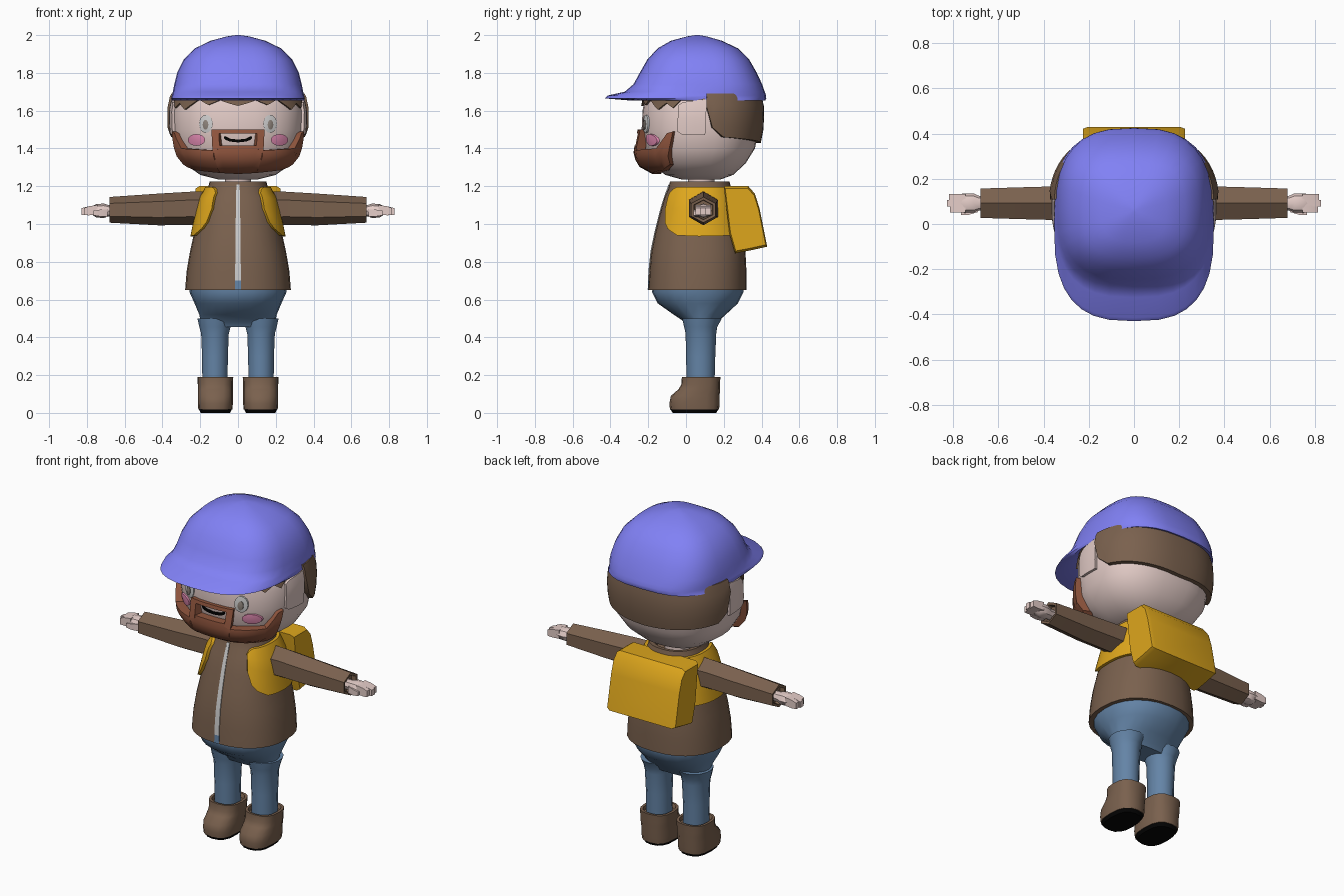
import bpy, bmesh, math
from math import sin, cos, radians, pi

if "Cube" in bpy.data.objects:
    bpy.data.objects.remove(bpy.data.objects["Cube"])

# ---------- helpers ----------
def mat(name, h):
    m = bpy.data.materials.new(name)
    c = [int(h[i:i + 2], 16) / 255 for i in (0, 2, 4)]
    m.diffuse_color = [v ** 2.2 for v in c] + [1]
    m.use_nodes = True
    m.node_tree.nodes["Principled BSDF"].inputs["Base Color"].default_value = m.diffuse_color
    return m

SKIN, HAIR, BEARD = mat("skin", "E3CBC6"), mat("hair", "79614F"), mat("beard", "8F5640")
BLUE, COAT, DENIM = mat("cap_blue", "8080F5"), mat("coat", "79614F"), mat("denim", "6483A5")
YELLOW, BLACK, PINK = mat("yellow", "DDA522"), mat("black", "0C0C0C"), mat("pink", "E58CB4")
LIGHT, IRIS = mat("light_grey", "C4C4C4"), mat("iris", "8A8078")

def skin(name, rings, m, caps=(True, True), angle=42):
    """Bridge a list of equal-length point loops into one surface."""
    bm = bmesh.new()
    vs = [[bm.verts.new(p) for p in r] for r in rings]
    n = len(rings[0])
    for a, b in zip(vs, vs[1:]):
        for i in range(n):
            bm.faces.new((a[i], a[(i + 1) % n], b[(i + 1) % n], b[i]))
    if caps[0]:
        bm.faces.new(vs[0][::-1])
    if caps[1]:
        bm.faces.new(vs[-1])
    bmesh.ops.recalc_face_normals(bm, faces=bm.faces)
    me = bpy.data.meshes.new(name)
    bm.to_mesh(me)
    bm.free()
    o = bpy.data.objects.new(name, me)
    bpy.context.collection.objects.link(o)
    me.materials.append(m)
    bpy.ops.object.select_all(action='DESELECT')
    o.select_set(True)
    bpy.context.view_layer.objects.active = o
    bpy.ops.object.shade_smooth_by_angle(angle=radians(angle))
    return o

def at(row, a, n, off=0, cx=0):
    """Point on a superellipse section (z, half width, front y, back y); angle 0 is the front."""
    z, hx, f, b = row
    p = lambda v: math.copysign(abs(v) ** (2 / n), v)
    return (cx + (hx + off) * p(sin(a)), (f + b) / 2 - ((b - f) / 2 + off) * p(cos(a)), z)

def body(name, rows, m, n=2, seg=24, cx=0, caps=(True, True)):
    return skin(name, [[at(r, 2 * pi * i / seg, n, 0, cx) for i in range(seg)] for r in rows], m, caps)

def row_at(prof, z):
    for a, b in zip(prof, prof[1:]):
        if a[0] <= z <= b[0]:
            t = (z - a[0]) / (b[0] - a[0])
            return [z] + [u + (v - u) * t for u, v in zip(a[1:], b[1:])]
    return [z] + list(prof[0 if z < prof[0][0] else -1][1:])

def patch(name, prof, n, cols, off, thick, m, side=1, nz=4, step=6):
    """Shell lying on a body; columns are (angle, low z, high z)."""
    dense = []
    for a, b in zip(cols, cols[1:]):
        k = max(1, round(abs(b[0] - a[0]) / step))
        dense += [[u + (v - u) * i / k for u, v in zip(a, b)] for i in range(k)]
    dense.append(cols[-1])
    loops = []
    for a, lo, hi in dense:
        zs = [lo + (hi - lo) * i / nz for i in range(nz + 1)]
        pts = [at(row_at(prof, z), radians(a), n, off) for z in zs]
        pts += [at(row_at(prof, z), radians(a), n, off - thick) for z in zs[::-1]]
        loops.append([(side * x, y, z) for x, y, z in pts])
    return skin(name, loops, m)

def mirrored(cols):
    return [(-a, l, h) for a, l, h in cols[::-1] if a > 0] + cols

# ---------- head ----------
HEAD = [(1.235, .10, -.02, .18), (1.26, .20, -.11, .25), (1.32, .285, -.185, .315), (1.40, .335, -.22, .365),
        (1.50, .35, -.235, .385), (1.60, .352, -.23, .39), (1.68, .335, -.215, .38), (1.80, .25, -.15, .30)]
HN = 2.4
body("head", HEAD, SKIN, HN, 32)
body("neck", [(1.12, .07, .01, .15), (1.27, .07, .01, .15)], SKIN, seg=12)

def decal(name, x, z, rx, rz, lift, m):
    def p(s, off, t):
        px, pz = x + s * rx * cos(t), z + s * rz * sin(t)
        _, hx, f, b = row_at(HEAD, pz)
        c = (1 - abs(px / hx) ** HN) ** (1 / HN)
        return (px, (f + b) / 2 - (b - f) / 2 * c - off, pz)
    skin(name, [[p(s, o, 2 * pi * i / 16) for i in range(16)]
                for s, o in ((1, -.01), (1, lift), (.5, lift + .003))], m)

for s, tag in ((1, "left"), (-1, "right")):
    decal("eye_" + tag, s * .17, 1.53, .036, .048, .007, LIGHT)
    decal("pupil_" + tag, s * .172, 1.525, .015, .026, .014, IRIS)
    decal("cheek_" + tag, s * .22, 1.445, .046, .031, .012, PINK)
    patch("ear_" + tag, HEAD, HN, [(72, 1.49, 1.63), (76, 1.475, 1.645), (93, 1.47, 1.66)], .014, .03, SKIN, s)
patch("mouth", HEAD, HN, mirrored([(0, 1.432, 1.447), (5, 1.437, 1.452), (8, 1.447, 1.463), (9, 1.456, 1.464)]),
      .008, .015, BLACK)

# beard and moustache, leaving the mouth open
CHIN = [(1.25, .22, -.15, .28), (1.30, .295, -.245, .33), (1.36, .345, -.28, .36), (1.42, .365, -.272, .38),
        (1.50, .372, -.255, .40)]
patch("beard", CHIN, HN, mirrored([(0, 1.265, 1.415), (17.5, 1.27, 1.415), (18, 1.27, 1.39), (54, 1.285, 1.40),
      (60, 1.295, 1.45), (63, 1.30, 1.48), (69, 1.315, 1.49)]), 0, .05, BEARD)
for s in (1, -1):
    patch("moustache_side", CHIN, HN, [(12, 1.40, 1.50), (18, 1.385, 1.50)], .001, .05, BEARD, s)
patch("moustache_top", CHIN, HN, mirrored([(0, 1.48, 1.50), (13, 1.48, 1.50)]), .001, .05, BEARD)

# hair band at the back and spiky fringe
patch("back_hair", HEAD, HN, [(93, 1.62, 1.69), (98, 1.51, 1.69), (108, 1.46, 1.69), (180, 1.43, 1.69),
      (252, 1.46, 1.69), (262, 1.51, 1.69), (267, 1.62, 1.69)], .025, .045, HAIR)
patch("fringe", HEAD, HN, mirrored([(0, 1.625, 1.69), (12, 1.655, 1.69), (22, 1.63, 1.69), (32, 1.66, 1.69),
      (48, 1.605, 1.69), (58, 1.64, 1.69), (66, 1.615, 1.69), (74, 1.66, 1.69), (92, 1.66, 1.69)]), .012, .03, HAIR)

# cap with flared brim
CAP = [(1.67, .325, -.20, .37), (1.655, .35, -.31, .42), (1.665, .354, -.43, .425), (1.68, .35, -.415, .424),
       (1.70, .345, -.325, .417), (1.74, .337, -.278, .403), (1.80, .322, -.245, .375), (1.87, .287, -.205, .335),
       (1.93, .228, -.15, .275), (1.97, .145, -.08, .19), (1.993, .06, .005, .11), (2.0, .01, .05, .07)]
body("cap", CAP, BLUE, 2.8, 32, caps=(False, True))

# ---------- jacket ----------
TORSO = [(.65, .28, -.20, .32), (.75, .272, -.195, .32), (.85, .255, -.185, .315), (.95, .233, -.165, .30),
         (1.05, .213, -.14, .28), (1.14, .19, -.115, .255), (1.185, .16, -.095, .24), (1.225, .15, -.085, .23)]
JN = 2.3
body("jacket", TORSO + [(1.222, .125, -.06, .205), (1.18, .11, -.04, .19)], COAT, JN, 28)
patch("zip", TORSO, JN, [(-2, .70, 1.21), (2, .70, 1.21)], .004, .02, LIGHT, nz=10)
patch("shirt_tail", TORSO, JN, [(-2, .652, .70), (2, .652, .70)], .003, .02, DENIM)

# backpack: side profile run across the back, edges rounded
bag = [(.20, 1.20), (.33, 1.20), (.365, 1.16), (.39, 1.08), (.43, .88), (.34, .86), (.26, .845), (.23, .95)]
cy, cz = .31, 1.02
skin("backpack", [[(x, cy + (y - cy) * k, cz + (z - cz) * k) for y, z in bag]
                  for x, k in ((-.225, .93), (-.205, 1), (.205, 1), (.225, .93))], YELLOW)

# ---------- arms ----------
def limb(name, rows, m, s, seg, caps=(True, True)):
    """Tube along x; rows are (x, y radius, z radius, z centre)."""
    skin(name, [[(s * x, .092 + ry * sin(2 * pi * i / seg), zc + rz * cos(2 * pi * i / seg))
                 for i in range(seg)] for x, ry, rz, zc in rows], m, caps)

for s, tag in ((1, "left"), (-1, "right")):
    patch("strap_" + tag, TORSO, JN, [(36, 1.08, 1.165), (42, 1.01, 1.185), (50, .975, 1.195), (66, .94, 1.195),
          (90, .935, 1.195), (140, .94, 1.195)], .016, .03, YELLOW, s)
    limb("sleeve_" + tag, [(.10, .095, .095, 1.08), (.25, .087, .088, 1.083), (.42, .084, .084, 1.077),
         (.68, .075, .068, 1.075), (.678, .058, .052, 1.075), (.65, .055, .05, 1.075)], COAT, s, 6)
    limb("palm_" + tag, [(.63, .03, .03, 1.07), (.685, .032, .03, 1.07), (.71, .044, .038, 1.07),
         (.75, .044, .036, 1.07), (.77, .04, .024, 1.072)], SKIN, s, 8)
    # fingers side by side, plus a thumb on the front
    for y, end in ((.066, .815), (.092, .828), (.118, .82)):
        skin("finger_" + tag, [[(s * x, y + .015 * u, z + h * v) for u, v in ((-1, -1), (1, -1), (1, 1), (-1, 1))]
             for x, h, z in ((.745, .025, 1.075), (.79, .024, 1.07), (end, .018, 1.066))], SKIN)
    skin("thumb_" + tag, [[(s * x, y + .013 * u, 1.058 + h * v) for u, v in ((-1, -1), (1, -1), (1, 1), (-1, 1))]
         for x, y, h in ((.69, .066, .02), (.73, .054, .018), (.765, .052, .012))], SKIN)

# ---------- trousers and boots ----------
body("hips", [(.455, .188, .01, .15), (.48, .197, -.005, .165), (.52, .205, -.065, .21), (.58, .23, -.15, .275),
              (.64, .257, -.18, .305), (.70, .255, -.17, .30)], DENIM, 2.2)
for s, tag in ((1, "left"), (-1, "right")):
    body("leg_" + tag, [(.12, .068, .005, .15), (.30, .07, 0, .155), (.42, .075, -.002, .16), (.455, .085, -.01, .165),
         (.50, .095, -.02, .19)], DENIM, seg=14, cx=s * .122)
    body("boot_" + tag, [(.018, .09, -.085, .175), (.05, .093, -.088, .178), (.09, .093, -.08, .178),
         (.125, .093, -.04, .18), (.15, .093, -.025, .18), (.19, .095, -.022, .182), (.19, .08, -.01, .168),
         (.17, .075, 0, .16)], COAT, 2.6, 16, s * .12)
    body("sole_" + tag, [(0, .078, -.07, .16), (.02, .088, -.083, .172)], BLACK, 2.6, 16, s * .12)
